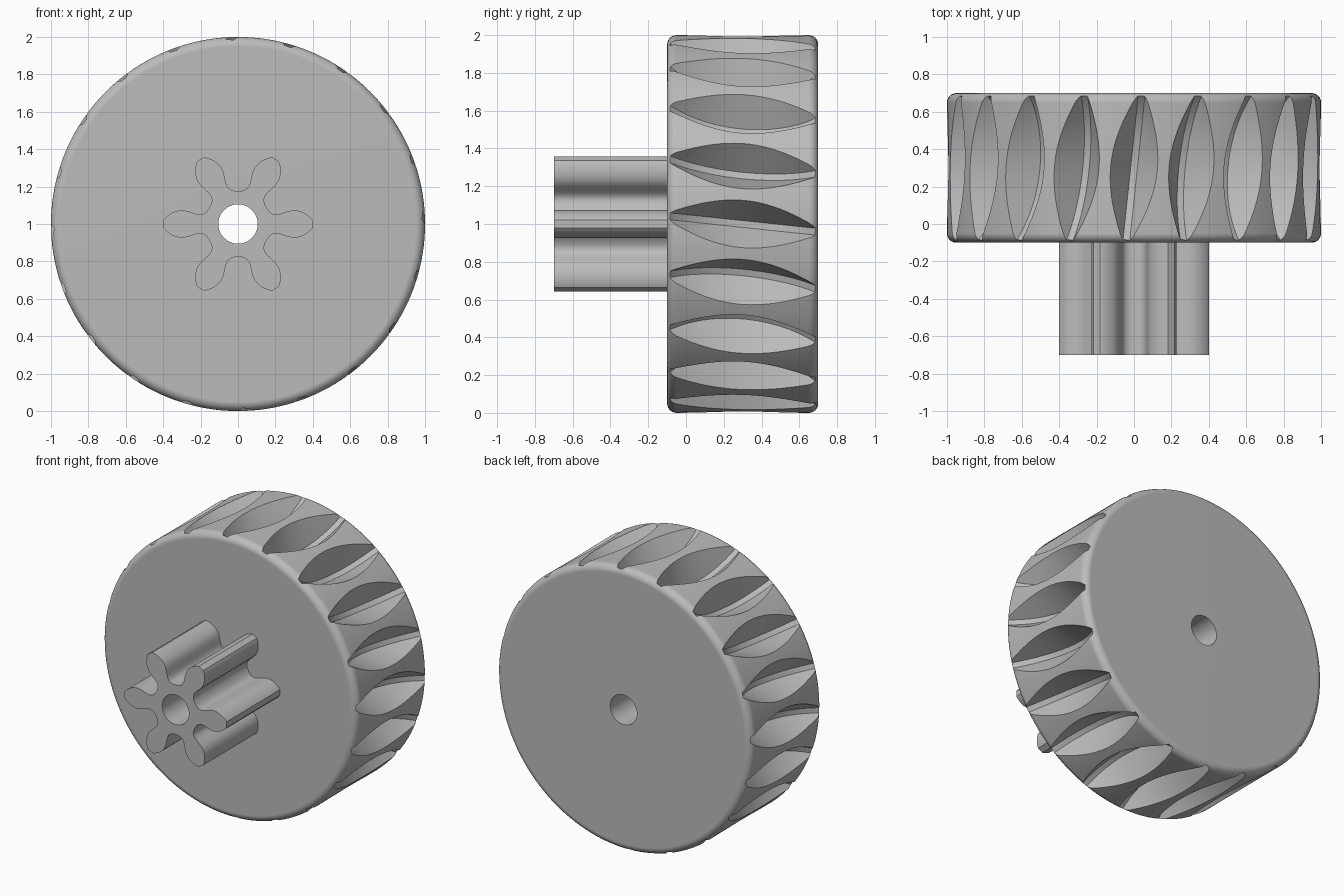
import bpy, bmesh
from math import sin, cos, pi, radians
from mathutils import Matrix, Vector
from mathutils.geometry import interpolate_bezier

if "Cube" in bpy.data.objects:
    bpy.data.objects.remove(bpy.data.objects["Cube"])

CENTRE = Vector((0, 0, 1))
BORE = 0.105
TEETH = 20

grey = bpy.data.materials.new("plain grey")
grey.use_nodes = True
grey.diffuse_color = (0.5, 0.5, 0.5, 1)
grey.node_tree.nodes["Principled BSDF"].inputs["Base Color"].default_value = grey.diffuse_color


def lathe(bm, profile, n, matrix, ring=False):
    """Turn (radius, height) points about local z; ring joins last to first."""
    loops = [[bm.verts.new(matrix @ Vector((r * cos(2 * pi * i / n), r * sin(2 * pi * i / n), h)))
              for i in range(n)] for r, h in profile]
    pairs = list(zip(loops, loops[1:]))
    if ring:
        pairs.append((loops[-1], loops[0]))
    else:
        bm.faces.new(loops[0])
        bm.faces.new(loops[-1])
    for a, b in pairs:
        for i in range(n):
            j = (i + 1) % n
            bm.faces.new((a[i], a[j], b[j], b[i]))


def finish(bm, name):
    bmesh.ops.recalc_face_normals(bm, faces=bm.faces)
    mesh = bpy.data.meshes.new(name)
    bm.to_mesh(mesh)
    bm.free()
    mesh.materials.append(grey)
    obj = bpy.data.objects.new(name, mesh)
    obj.location = CENTRE
    bpy.context.collection.objects.link(obj)
    return obj


def select(obj):
    bpy.ops.object.select_all(action='DESELECT')
    obj.select_set(True)
    bpy.context.view_layer.objects.active = obj


# Wheel blank with rounded rims and a through bore
front, back, fillet = -0.1, 0.7, 0.05
arc = [(fillet * sin(t * pi / 12), fillet * cos(t * pi / 12)) for t in range(7)]
profile = [(BORE, front)]
profile += [(1 - fillet + s, front + fillet - c) for s, c in arc]
profile += [(1 - fillet + s, back - fillet + c) for s, c in reversed(arc)]
profile += [(BORE, back)]
bm = bmesh.new()
lathe(bm, profile, 160, Matrix.Rotation(-pi / 2, 4, 'X'), ring=True)
wheel = finish(bm, "worm_wheel")

# Slanted tapered discs that cut the tooth gaps
disc = [(0.36, -0.15), (0.56, -0.018), (0.56, 0.018), (0.36, 0.15)]
bm = bmesh.new()
for k in range(TEETH):
    place = (Matrix.Rotation(2 * pi * k / TEETH, 4, 'Y')
             @ Matrix.Translation((0, 0.3, 1.39))
             @ Matrix.Rotation(radians(-6), 4, 'Z')
             @ Matrix.Rotation(pi / 2, 4, 'Y'))
    lathe(bm, disc, 96, place)
cutter = finish(bm, "groove_cutter")

cut = wheel.modifiers.new("grooves", 'BOOLEAN')
cut.operation = 'DIFFERENCE'
cut.solver = 'EXACT'
cut.object = cutter
select(wheel)
bpy.ops.object.modifier_apply(modifier=cut.name)
bpy.data.objects.remove(cutter)
bpy.ops.object.shade_smooth_by_angle(angle=radians(25))
wheel.modifiers.new("even_shading", 'WEIGHTED_NORMAL').keep_sharp = True

# Pinion outline: half a tooth, mirrored and repeated six times
tip, belly, root = (0.4, 0.02), (0.285, 0.072), (0.152, 0.088)
flank = interpolate_bezier(tip, (0.38, 0.05), (0.33, 0.08), belly, 10)
flank += interpolate_bezier(belly, (0.23, 0.062), (0.19, 0.022), root, 14)[1:]
flank = [Vector(p[:2]) for p in flank]
tooth = [Vector((p.x, -p.y)) for p in reversed(flank[:-1])] + flank
outline = [Matrix.Rotation(k * pi / 3, 2) @ p for k in range(6) for p in tooth]
hole = [Vector((BORE * cos(2 * pi * i / 160), BORE * sin(2 * pi * i / 160))) for i in range(160)]

curve = bpy.data.curves.new("pinion", 'CURVE')
curve.dimensions = '2D'
curve.fill_mode = 'BOTH'
curve.extrude = 0.3
for points in (outline, hole):
    spline = curve.splines.new('POLY')
    spline.points.add(len(points) - 1)
    for point, p in zip(spline.points, points):
        point.co = (p.x, p.y, 0, 1)
    spline.use_cyclic_u = True
curve.materials.append(grey)
pinion = bpy.data.objects.new("pinion", curve)
pinion.location = CENTRE + Vector((0, -0.4, 0))
pinion.rotation_euler.x = pi / 2
bpy.context.collection.objects.link(pinion)
select(pinion)
bpy.ops.object.convert(target='MESH')
bpy.ops.object.shade_smooth_by_angle(angle=radians(30))
